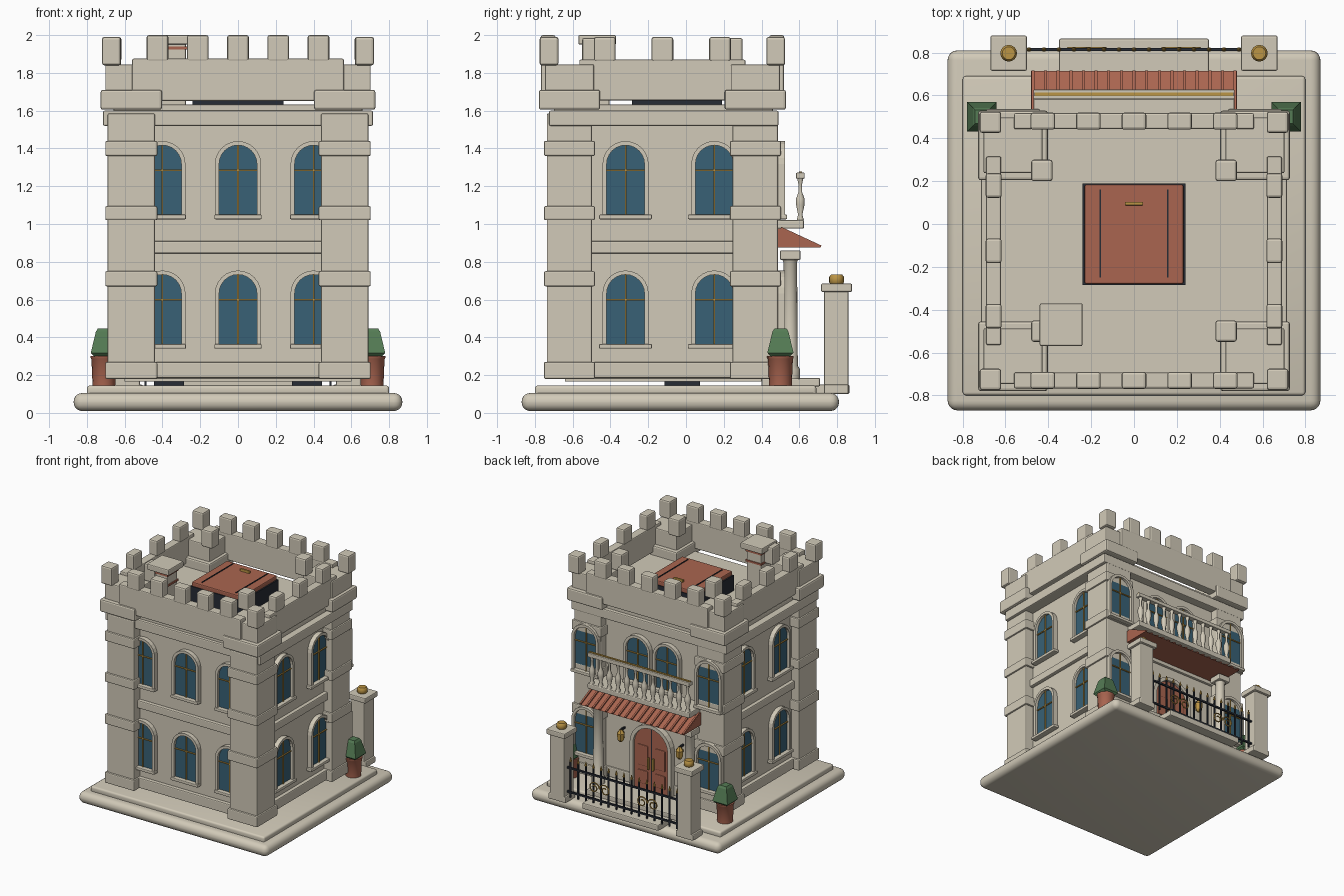
import bpy, bmesh, math
from mathutils import Matrix, Vector

cube = bpy.data.objects.get("Cube")
if cube:
    bpy.data.objects.remove(cube, do_unlink=True)


def material(name, rgb):
    m = bpy.data.materials.new(name)
    m.use_nodes = True
    m.diffuse_color = (*rgb, 1)
    m.node_tree.nodes["Principled BSDF"].inputs["Base Color"].default_value = (*rgb, 1)
    return m


STONE = material("pale stone", (0.64, 0.59, 0.48))
CLAY = material("terracotta", (0.40, 0.13, 0.08))
GLASS = material("blue glass", (0.04, 0.12, 0.18))
GOLD = material("gold", (0.50, 0.30, 0.06))
GREEN = material("leaf green", (0.09, 0.20, 0.09))
IRON = material("dark iron", (0.02, 0.025, 0.035))


def finish(name, bm, mat, smooth=False, matrix=None):
    if matrix:
        bm.transform(matrix)
    bmesh.ops.recalc_face_normals(bm, faces=bm.faces)
    mesh = bpy.data.meshes.new(name)
    bm.to_mesh(mesh)
    bm.free()
    mesh.materials.append(mat)
    ob = bpy.data.objects.new(name, mesh)
    bpy.context.collection.objects.link(ob)
    if smooth:
        bpy.ops.object.select_all(action='DESELECT')
        ob.select_set(True)
        bpy.context.view_layer.objects.active = ob
        bpy.ops.object.shade_smooth_by_angle(angle=math.radians(50))
    return ob


def box(name, xs, ys, zs, mat=STONE, bevel=0.008, segments=2, smooth=False, matrix=None):
    bm = bmesh.new()
    bmesh.ops.create_cube(bm, size=1)
    for v in bm.verts:
        v.co = [r[0] if c < 0 else r[1] for c, r in zip(v.co, (xs, ys, zs))]
    if bevel:
        bmesh.ops.bevel(bm, geom=bm.edges[:], offset=bevel, segments=segments,
                        profile=0.5, affect='EDGES')
    return finish(name, bm, mat, smooth, matrix)


def block(name, x, y, z0, z1, w, d, mat=STONE, bevel=0.008):
    return box(name, (x - w / 2, x + w / 2), (y - d / 2, y + d / 2), (z0, z1), mat, bevel)


def lathe(name, x, y, profile, mat, sides=16, turn=0.0, smooth=True):
    """Turn a list of (radius, height) around a vertical axis."""
    bm = bmesh.new()
    rings = [[bm.verts.new((x + r * math.cos(turn + math.tau * i / sides),
                            y + r * math.sin(turn + math.tau * i / sides), z))
              for i in range(sides)] for r, z in profile]
    for a, b in zip(rings, rings[1:]):
        for i in range(sides):
            j = (i + 1) % sides
            bm.faces.new((a[i], a[j], b[j], b[i]))
    bm.faces.new(rings[0])
    bm.faces.new(rings[-1])
    return finish(name, bm, mat, smooth)


def arch(w, h, steps=12):
    """Outline of a round-topped opening, half width w and total height h."""
    pts = [(w, 0)]
    for i in range(steps + 1):
        a = math.pi * i / steps
        pts.append((w * math.cos(a), h - w + w * math.sin(a)))
    return pts + [(-w, 0)]


def extrude(bm, depth):
    out = bmesh.ops.extrude_face_region(bm, geom=bm.faces[:])["geom"]
    for v in out:
        if isinstance(v, bmesh.types.BMVert):
            v.co.y -= depth


def arch_panel(name, w, h, depth, mat, matrix):
    bm = bmesh.new()
    bm.faces.new([bm.verts.new((x, 0, z)) for x, z in arch(w, h)])
    extrude(bm, depth)
    return finish(name, bm, mat, False, matrix)


def arch_frame(name, w, h, t, depth, matrix, mat=STONE):
    bm = bmesh.new()
    inner = [bm.verts.new((x, 0, z)) for x, z in arch(w, h)]
    outer = [bm.verts.new((x, 0, z)) for x, z in arch(w + t, h + t)]
    for i in range(len(inner) - 1):
        bm.faces.new((inner[i], inner[i + 1], outer[i + 1], outer[i]))
    extrude(bm, depth)
    return finish(name, bm, mat, False, matrix)


def window(x, y, z, angle, sill=0.125):
    m = Matrix.Translation((x, y, z)) @ Matrix.Rotation(angle, 4, 'Z')
    arch_panel("window_glass", 0.102, 0.375, 0.015, GLASS, m)
    arch_frame("window_frame", 0.1, 0.372, 0.022, 0.038, m)
    box("window_mullion", (-0.004, 0.004), (-0.024, 0), (0, 0.372), GOLD, 0, matrix=m)
    box("window_crossbar", (-0.1, 0.1), (-0.024, 0), (0.235, 0.243), GOLD, 0, matrix=m)
    box("window_sill", (-sill, sill), (-0.05, 0), (-0.02, 0.005), STONE, 0.006, matrix=m)


# Ground slabs and steps
box("ground_slab", (-0.87, 0.87), (-0.87, 0.81), (0.01, 0.105), STONE, 0.045, 5, True)
box("upper_slab", (-0.80, 0.80), (-0.80, 0.69), (0.09, 0.145), STONE, 0.015, 3, True)
box("lower_step", (-0.35, 0.35), (0.60, 0.865), (0.10, 0.15))
box("upper_step", (-0.42, 0.42), (0.40, 0.71), (0.14, 0.185))

# Main block with courses and roof
MID = -0.125
box("walls", (-0.62, 0.62), (-0.66, 0.42), (0.18, 1.54), bevel=0)
box("floor_plate", (-0.60, 0.60), (-0.64, 0.40), (0.165, 0.185), bevel=0)
for x in (-0.365, 0.365):
    block("foundation_block", x, -0.02, 0.14, 0.185, 0.16, 0.19, IRON, 0)
box("base_course", (-0.65, 0.65), (-0.69, 0.43), (0.185, 0.27))
box("middle_course", (-0.65, 0.65), (-0.69, 0.44), (0.845, 0.91))
box("cornice", (-0.715, 0.715), (-0.725, 0.49), (1.52, 1.60))
box("roof_deck", (-0.66, 0.66), (-0.70, 0.46), (1.59, 1.632))

# Corner towers
for sx in (-1, 1):
    for sy in (-1, 1):
        tx, ty = sx * 0.565, MID + sy * 0.492
        block("tower_shaft", tx, ty, 0.18, 1.585, 0.25, 0.24)
        for z0, z1 in ((0.18, 0.27), (0.67, 0.75), (1.02, 1.095), (1.36, 1.44)):
            block("tower_band", tx, ty, z0, z1, 0.275, 0.27)
        block("tower_cornice", tx, ty, 1.605, 1.71, 0.325, 0.325, STONE, 0.012)
        block("tower_top", tx, ty, 1.70, 1.845, 0.275, 0.26)
        block("corner_merlon", sx * 0.67, MID + sy * 0.6, 1.84, 1.99, 0.10, 0.10, STONE, 0.012)
        block("inner_merlon", sx * 0.43, MID + sy * 0.375, 1.84, 1.985, 0.10, 0.10, STONE, 0.012)

# Parapets and merlons
for sy in (-1, 1):
    y = MID + sy * 0.605
    block("long_parapet", 0, y, 1.652, 1.875, 1.12, 0.075)
    for i in range(-2, 3):
        block("long_merlon", i * 0.213, y, 1.86, 2.0, 0.115, 0.08, STONE, 0.012)
for sx in (-1, 1):
    block("side_parapet", sx * 0.655, MID, 1.655, 1.87, 0.07, 0.88)
    for i in range(-1, 2):
        block("side_merlon", sx * 0.655, MID + i * 0.305, 1.86, 1.99, 0.075, 0.115, STONE, 0.012)

# Windows on all four sides
for z in (0.36, 1.045):
    for x in (-0.4, 0, 0.4):
        window(x, -0.66, z, 0)
    for y in (-0.32, 0.15):
        window(0.62, y, z, math.pi / 2, 0.14)
        window(-0.62, y, z, -math.pi / 2, 0.14)
    for x in (-0.565, 0.565):
        window(x, 0.486, z, math.pi)
for x in (-0.135, 0.135):
    window(x, 0.42, 1.045, math.pi)

# Roof hatch
box("hatch_body", (-0.24, 0.24), (-0.285, 0.19), (1.60, 1.76), IRON, 0)
box("hatch_lid", (-0.23, 0.23), (-0.28, 0.185), (1.755, 1.795), CLAY, 0.008)
for x in (-0.158, 0.158):
    block("hatch_strap", x, -0.045, 1.79, 1.80, 0.008, 0.41, IRON, 0)
block("hatch_handle", 0, 0.095, 1.79, 1.815, 0.085, 0.016, GOLD, 0.003)

# Chimney
block("chimney_stack", -0.34, -0.47, 1.62, 1.96, 0.13, 0.13)
for z in (1.84, 1.925):
    block("chimney_band", -0.34, -0.47, z, z + 0.015, 0.145, 0.145, CLAY, 0)
block("chimney_cap", -0.34, -0.47, 1.95, 2.0, 0.20, 0.20)

# Double door with lanterns
back = Matrix.Translation((0, 0.42, 0.185)) @ Matrix.Rotation(math.pi, 4, 'Z')
arch_panel("door", 0.16, 0.52, 0.03, CLAY, back)
arch_frame("door_frame", 0.16, 0.52, 0.03, 0.05, back)
box("door_gap", (-0.004, 0.004), (-0.034, 0), (0, 0.52), IRON, 0, matrix=back)
for s in (-1, 1):
    for z0, z1 in ((0.04, 0.15), (0.19, 0.36)):
        box("door_panel", (s * 0.08 - 0.045, s * 0.08 + 0.045), (-0.038, -0.02), (z0, z1),
            CLAY, 0.006, matrix=back)
    block("door_handle", s * 0.022, 0.465, 0.36, 0.46, 0.014, 0.02, GOLD, 0.004)
    lathe("lantern", s * 0.27, 0.47, [(0.012, 0.53), (0.028, 0.55), (0.032, 0.60), (0.01, 0.63)],
          GOLD, 6, 0, False)
    block("lantern_bracket", s * 0.27, 0.445, 0.62, 0.635, 0.012, 0.06, IRON, 0)
    # Porch columns
    lathe("porch_column", s * 0.42, 0.552,
          [(0.052, 0.18), (0.052, 0.23), (0.04, 0.25), (0.036, 0.80), (0.045, 0.815)], STONE)
    block("column_capital", s * 0.42, 0.552, 0.81, 0.86, 0.11, 0.11)

# Ribbed awning
bm = bmesh.new()
ends = [[bm.verts.new((x, y, z)) for y, z in ((0.41, 0.875), (0.715, 0.875), (0.50, 0.975), (0.41, 0.975))]
        for x in (-0.48, 0.48)]
bm.faces.new(ends[0])
bm.faces.new(ends[1])
for i in range(4):
    j = (i + 1) % 4
    bm.faces.new((ends[0][i], ends[0][j], ends[1][j], ends[1][i]))
finish("awning", bm, CLAY)
tilt = math.atan2(-0.10, 0.215)
for i in range(17):
    m = Matrix.Translation((-0.472 + i * 0.059, 0.6075, 0.928)) @ Matrix.Rotation(tilt, 4, 'X')
    box("awning_rib", (-0.007, 0.007), (-0.117, 0.117), (-0.004, 0.008), CLAY, 0, matrix=m)

# Balcony
box("balcony_floor", (-0.47, 0.47), (0.41, 0.625), (0.975, 1.022))
box("balcony_rail", (-0.47, 0.47), (0.582, 0.628), (1.24, 1.272), STONE, 0.006)
box("balcony_rail_trim", (-0.465, 0.465), (0.597, 0.613), (1.27, 1.279), GOLD, 0)
for i in range(12):
    lathe("baluster", -0.44 + i * 0.08, 0.605,
          [(0.02, 1.02), (0.012, 1.05), (0.023, 1.10), (0.023, 1.135), (0.01, 1.17),
           (0.01, 1.21), (0.018, 1.245)], STONE, 10)

# Gate pillars, planters
for s in (-1, 1):
    block("gate_pillar", s * 0.585, 0.795, 0.10, 0.65, 0.13, 0.13)
    block("pillar_foot", s * 0.585, 0.795, 0.10, 0.15, 0.16, 0.13)
    block("pillar_cap", s * 0.585, 0.797, 0.64, 0.685, 0.17, 0.165)
    lathe("pillar_lamp", s * 0.585, 0.797, [(0.03, 0.68), (0.039, 0.69), (0.039, 0.72), (0.03, 0.732)], GOLD)
    lathe("plant_pot", s * 0.71, 0.50, [(0.06, 0.145), (0.066, 0.285), (0.07, 0.29), (0.07, 0.302)], CLAY)
    lathe("plant", s * 0.71, 0.50, [(0.06, 0.29), (0.098, 0.318), (0.06, 0.43), (0.045, 0.447)],
          GREEN, 4, math.pi / 4, False)

# Iron fence with gold tips and scrolls
for z in (0.175, 0.375):
    block("fence_rail", 0, 0.815, z, z + 0.014, 1.04, 0.014, IRON, 0)
for i in range(15):
    x = -0.49 + i * 0.07
    block("fence_bar", x, 0.815, 0.14, 0.435, 0.011, 0.011, IRON, 0)
    lathe("fence_tip", x, 0.815, [(0.005, 0.43), (0.011, 0.442), (0.002, 0.475)], GOLD, 6, 0, False)
for cx in (-0.22, 0.22):
    for s in (-1, 1):
        curve = bpy.data.curves.new("fence_scroll", 'CURVE')
        curve.dimensions = '3D'
        curve.bevel_depth = 0.005
        curve.bevel_resolution = 1
        spline = curve.splines.new('POLY')
        spline.points.add(17)
        for k, p in enumerate(spline.points):
            a, r = k * 0.5, 0.05 - k * 0.002
            p.co = (cx + s * (0.05 - r * math.cos(a)), 0.822, 0.28 + r * math.sin(a), 1)
        curve.materials.append(GOLD)
        bpy.context.collection.objects.link(bpy.data.objects.new("fence_scroll", curve))
